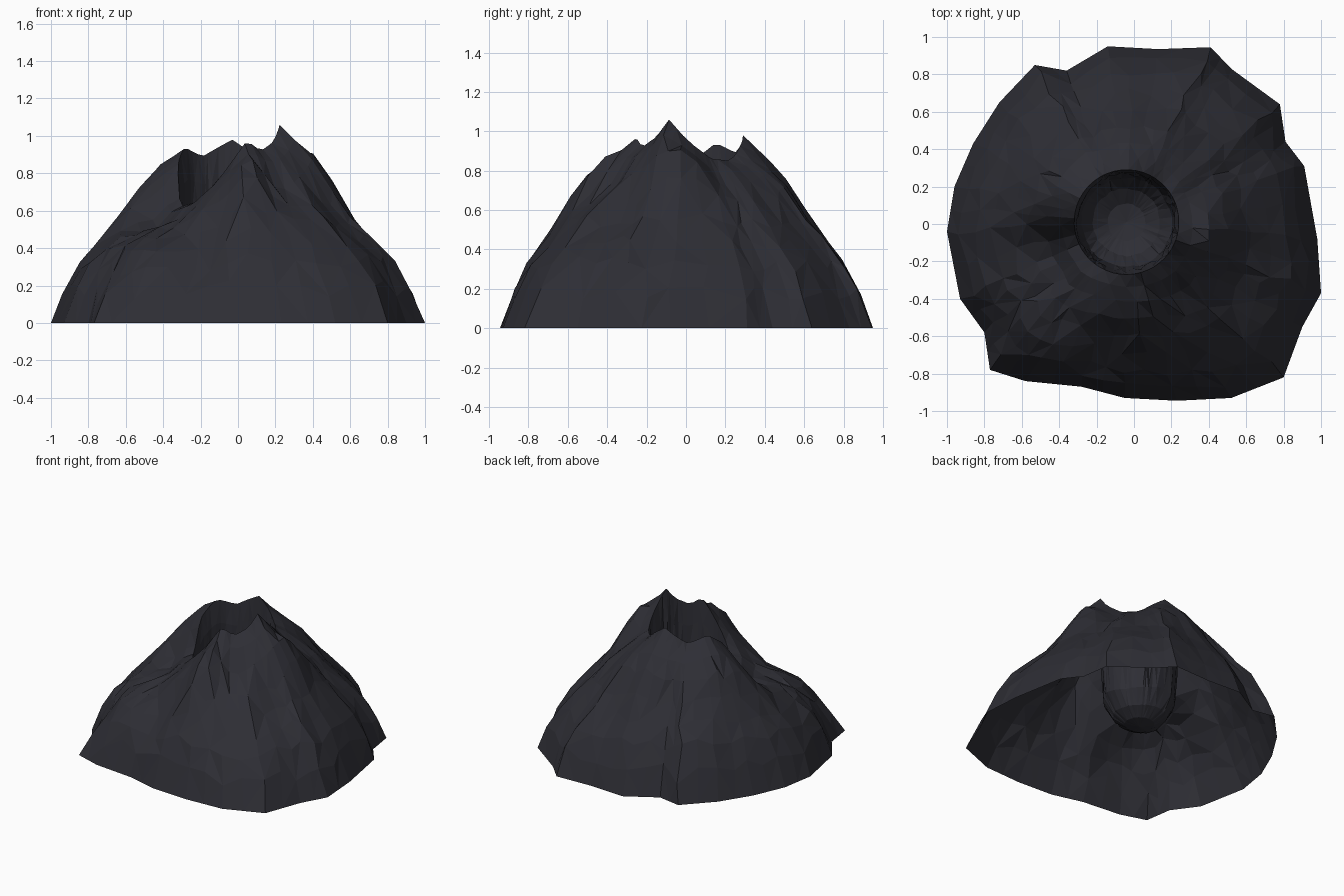
import bpy, bmesh, math, random
from mathutils import Vector

old = bpy.data.objects.get("Cube")
if old:
    bpy.data.objects.remove(old, do_unlink=True)
random.seed(4)

# Ragged foot of the mountain, counter-clockwise from the east
FOOT = [(.98, -.08), (.91, .31), (.81, .44), (.78, .64), (.52, .83), (.41, .945), (.13, .935),
        (-.14, .95), (-.36, .82), (-.53, .85), (-.72, .65), (-.86, .43), (-.96, .2), (-1, -.04),
        (-.93, -.4), (-.8, -.58), (-.77, -.78), (-.58, -.84), (-.28, -.87), (-.05, -.93),
        (.23, -.945), (.52, -.93), (.8, -.82), (.9, -.55), (1, -.37)]
# Crest height against compass angle, with the breach to the south-west
RIM = [(0, .95), (25, .86), (50, .85), (70, .92), (88, .98), (122, .89), (150, .94), (178, .84),
       (198, .62), (235, .65), (262, .8), (288, .975), (305, .92), (325, .97), (340, 1.06), (360, .95)]
# Typical slope height against distance from crest (0) to foot (1)
SLOPE = [(0, .95), (.1, .89), (.22, .81), (.36, .7), (.5, .56), (.64, .44), (.78, .33), (.9, .19), (1, 0)]
# Gullies and buttresses: x, y, radius, height change
FEATURES = [(-.45, -.15, .18, -.12), (-.36, -.42, .18, -.09), (-.69, -.69, .11, -.12),
            (.24, -.4, .11, -.09), (.5, -.3, .16, -.07), (.68, -.4, .14, .02),
            (.06, -.42, .08, .06), (.05, -.54, .09, .09), (.08, -.7, .13, .05),
            (-.48, .28, .25, .06), (-.58, .6, .14, .06), (.43, -.02, .12, .09), (.3, .14, .08, -.05),
            (.42, .3, .18, -.03), (0, .55, .2, .02), (-.2, -.7, .1, -.07)]
CENTRE = Vector((-.04, .01))


def lookup(table, v):
    for (a, p), (b, q) in zip(table, table[1:]):
        if v <= b:
            return p + (q - p) * (v - a) / (b - a)
    return table[-1][1]


def ground(x, y, s, rim):
    z = lookup(SLOPE, s) + (rim - SLOPE[0][1]) * (1 - s) ** 2.5
    fade = min(1, s * 5, (1 - s) * 5)
    for fx, fy, r, h in FEATURES:
        z += fade * h * math.exp(-((x - fx) ** 2 + (y - fy) ** 2) / r ** 2)
    return z


# Foot corners with a midpoint between each pair give the spokes
feet = []
for a, b in zip(FOOT, FOOT[1:] + FOOT[:1]):
    a, b = Vector(a), Vector(b)
    feet += [a, (a + b) / 2]

bm = bmesh.new()
rings = []


def add_ring(make):
    rings.append([bm.verts.new(make(f)) for f in feet])


def spoke(f):
    d = f - CENTRE
    angle = math.degrees(math.atan2(d.y, d.x)) % 360
    return d.normalized(), lookup(RIM, angle)


# Outer slopes, from foot to crest
for s, _ in reversed(SLOPE):
    def slope_point(f, s=s):
        d, rim = spoke(f)
        loose = .25 < s < .95
        t = s + (random.uniform(-.03, .03) if loose else 0)
        p = (CENTRE + d * .28).lerp(f, t)
        if loose:
            p += Vector((-d.y, d.x)) * random.uniform(-.02, .02)
        z = ground(p.x, p.y, t, rim) + (random.uniform(-.01, .01) if loose else 0)
        return p.x, p.y, z
    add_ring(slope_point)

# Crater shaft, from crest down to a rounded bowl
for radius, drop in ((.265, .2), (.255, .5), (.24, .78), (.18, .92), (.1, .99)):
    def shaft_point(f, radius=radius, drop=drop):
        d, rim = spoke(f)
        p = CENTRE + d * radius * random.uniform(.97, 1.03)
        return p.x, p.y, rim + (.12 - rim) * drop
    add_ring(shaft_point)

# Skin the rings with triangles, alternating the diagonals
n = len(feet)
for k, (low, high) in enumerate(zip(rings, rings[1:])):
    for i in range(n):
        j = (i + 1) % n
        a, b, c, d = low[i], low[j], high[j], high[i]
        tris = ((a, b, c), (a, c, d)) if (i + k) % 2 else ((a, b, d), (b, c, d))
        for t in tris:
            bm.faces.new(t)

# Crater floor
middle = bm.verts.new((CENTRE.x, CENTRE.y, .11))
for i in range(n):
    bm.faces.new((rings[-1][i], rings[-1][(i + 1) % n], middle))

mesh = bpy.data.meshes.new("volcano_rock")
bm.to_mesh(mesh)
bm.free()
rock = bpy.data.objects.new("volcano_rock", mesh)
bpy.context.collection.objects.link(rock)

# Dark basalt colour
basalt = bpy.data.materials.new("dark_basalt")
basalt.use_nodes = True
colour = (.027, .027, .035, 1)
basalt.diffuse_color = colour
basalt.node_tree.nodes["Principled BSDF"].inputs["Base Color"].default_value = colour
mesh.materials.append(basalt)
